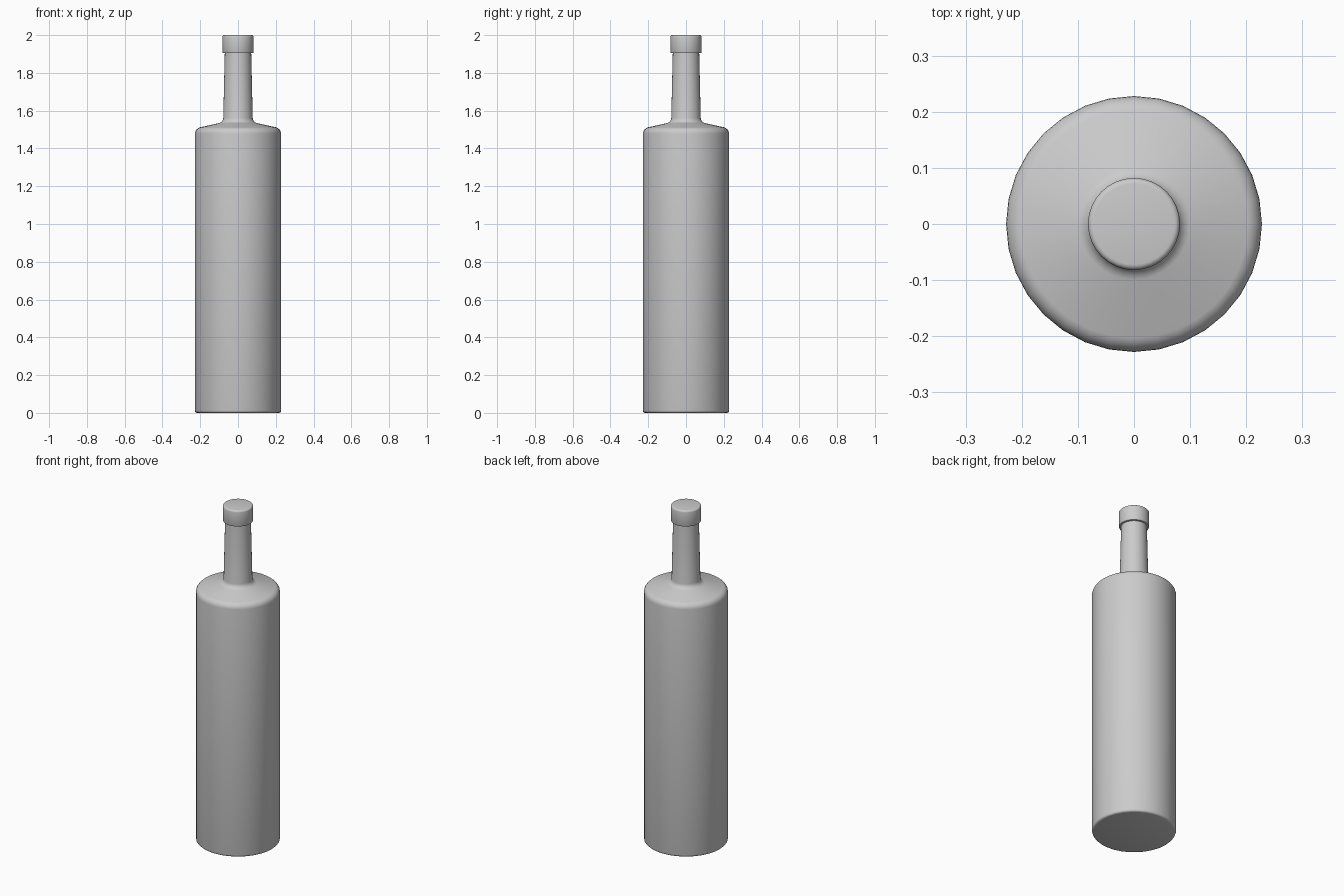
import bpy, bmesh, math
from mathutils import Matrix

if "Cube" in bpy.data.objects:
    bpy.data.objects.remove(bpy.data.objects["Cube"])

SIDES = 32


def arc(cx, cz, r, a0, a1, n):
    """Points of a profile fillet, angles in degrees."""
    return [(cx + r * math.cos(math.radians(a0 + (a1 - a0) * i / n)),
             cz + r * math.sin(math.radians(a0 + (a1 - a0) * i / n))) for i in range(n + 1)]


def lathe(name, profile, cap_bottom=False, cap_top=False):
    """Revolve a (radius, z) profile about the z axis."""
    bm = bmesh.new()
    rings = [[bm.verts.new((r * math.cos(2 * math.pi * i / SIDES),
                            r * math.sin(2 * math.pi * i / SIDES), z))
              for i in range(SIDES)] for r, z in profile]
    for a, b in zip(rings, rings[1:]):
        for i in range(SIDES):
            j = (i + 1) % SIDES
            bm.faces.new((a[i], a[j], b[j], b[i]))
    if cap_bottom:
        bm.faces.new(rings[0][::-1])
    if cap_top:
        bm.faces.new(rings[-1])
    mesh = bpy.data.meshes.new(name)
    bm.to_mesh(mesh)
    bm.free()
    obj = bpy.data.objects.new(name, mesh)
    bpy.context.collection.objects.link(obj)
    bpy.ops.object.select_all(action='DESELECT')
    bpy.context.view_layer.objects.active = obj
    obj.select_set(True)
    bpy.ops.object.shade_smooth_by_angle(angle=math.radians(40))
    return obj


# Bottle: base edge, straight body, rounded shoulder, fillet, tapering neck
R = 0.228
bottle = arc(R - 0.012, 0.012, 0.012, -90, 0, 3)
bottle += arc(R - 0.035, 1.478, 0.035, 0, 73, 5)
bottle += arc(0.108, 1.563, 0.030, 253, 183, 5)
bottle += [(0.070, 1.905)]
lathe("bottle", bottle, cap_bottom=True)

# Stopper cap: underside ledge, straight side, softened top edge
cap = [(0.070, 1.905)]
cap += arc(0.078, 1.909, 0.004, -90, 0, 2)
cap += arc(0.072, 1.990, 0.010, 0, 90, 4)
lathe("cap", cap, cap_top=True)
